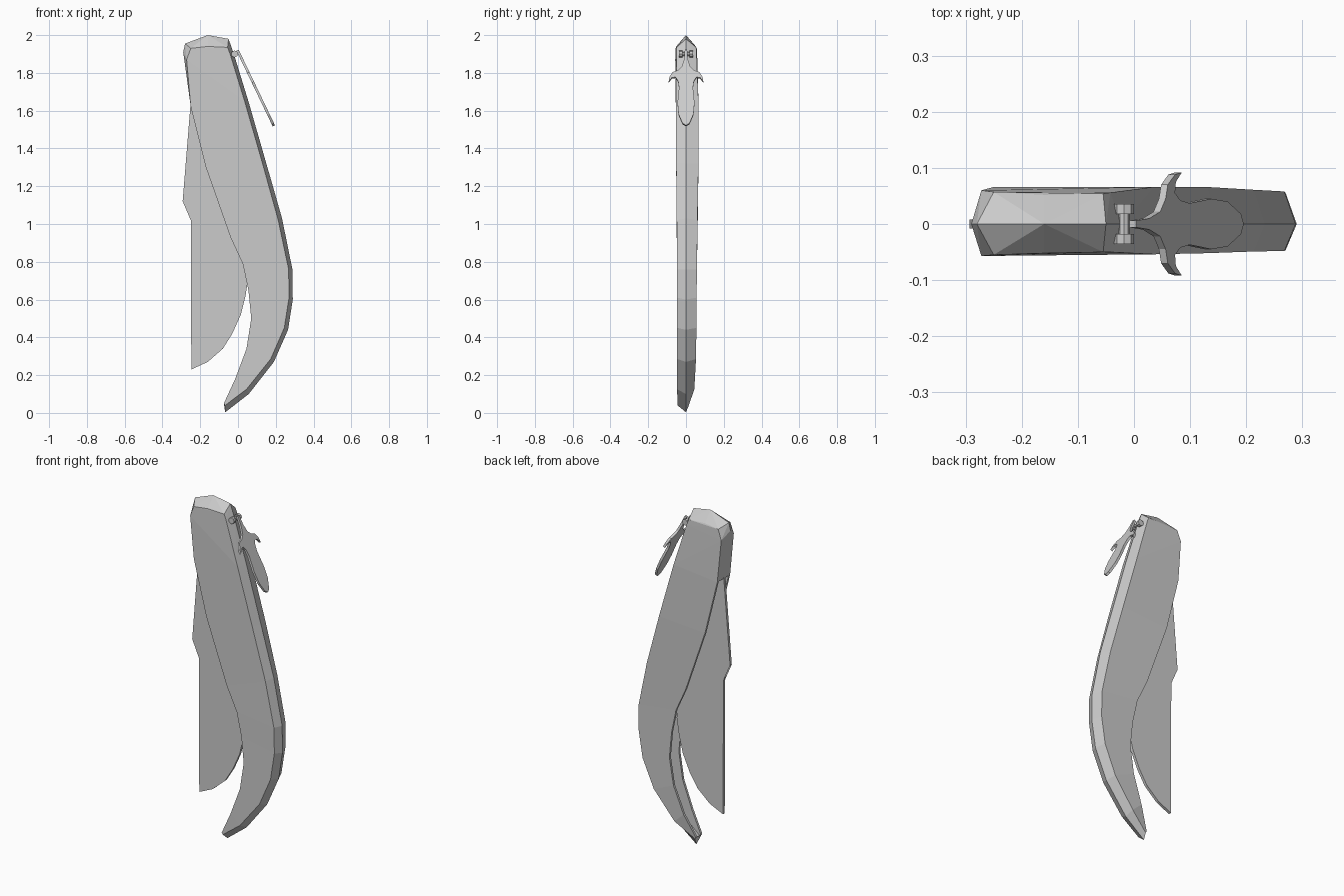
import bpy, bmesh, math
from mathutils import Vector

if "Cube" in bpy.data.objects:
    bpy.data.objects.remove(bpy.data.objects["Cube"])


def finish(name, bm):
    bmesh.ops.recalc_face_normals(bm, faces=bm.faces)
    me = bpy.data.meshes.new(name)
    bm.to_mesh(me)
    bm.free()
    ob = bpy.data.objects.new(name, me)
    bpy.context.collection.objects.link(ob)
    return ob


def loft(name, sections):
    bm = bmesh.new()
    rings = [[bm.verts.new(p) for p in s] for s in sections]
    n = len(rings[0])
    for a, b in zip(rings, rings[1:]):
        for i in range(n):
            j = (i + 1) % n
            bm.faces.new((a[i], a[j], b[j], b[i]))
    caps = [bm.faces.new(rings[0]), bm.faces.new(rings[-1])]
    bmesh.ops.triangulate(bm, faces=caps)
    return finish(name, bm)


def plate(name, points, offset):
    # flat outline pushed both ways along offset
    off = Vector(offset)
    return loft(name, [[Vector(p) - off for p in points],
                       [Vector(p) + off for p in points]])


# Handle: open channel, each row = mouth edge, spine edge, spine ridge (x, z), front y, back y
rows = [
    (-.25, 1.62, .035, 1.65, .055, 1.65, -.054, .066),
    (-.17, 1.30, .130, 1.32, .150, 1.32, -.052, .066),
    (-.04, .93, .213, 1.02, .233, 1.03, -.049, .061),
    (.025, .79, .268, .76, .288, .76, -.048, .058),
    (.055, .65, .270, .61, .290, .60, -.047, .056),
    (.070, .50, .245, .45, .265, .44, -.047, .055),
    (.045, .34, .173, .285, .190, .27, -.047, .053),
    (-.015, .18, .045, .125, .057, .10, -.047, .044),
    (-.075, .05, -.068, .04, -.068, .003, -.045, .015),
]
wall = .014
sections = []
for lx, lz, rx, rz, gx, gz, yf, yb in rows:
    ix, iz = rx + (lx - rx) * .1, rz + (lz - rz) * .1
    sections.append([
        (lx, yf, lz), (rx, yf, rz), (gx, 0, gz), (rx, yb, rz), (lx, yb, lz),
        (lx, yb - wall, lz), (ix, yb - wall, iz),
        (ix, yf + wall, iz), (lx, yf + wall, lz)])
loft("handle", sections)

# Solid butt end with a ridge running over the top
bm = bmesh.new()
for x, z, yf, yb in [(-.25, 1.62, -.054, .066), (.035, 1.65, -.054, .066),
                     (-.272, 1.87, -.057, .06), (-.25, 1.93, -.055, .057),
                     (-.16, 1.94, -.052, .052), (-.055, 1.935, -.05, .054),
                     (-.042, 1.90, -.05, .056)]:
    bm.verts.new((x, yf, z))
    bm.verts.new((x, yb, z))
for x, z in [(.055, 1.65), (-.022, 1.90), (-.05, 1.98), (-.16, 2.0),
             (-.28, 1.955), (-.29, 1.91)]:
    bm.verts.new((x, 0, z))
bmesh.ops.convex_hull(bm, input=bm.verts)
finish("handle_end", bm)

# Folded blade, partly hidden in the channel
outline = [(-.23, 1.85), (-.25, 1.65), (-.293, 1.12), (-.28, 1.112), (-.268, 1.12),
           (-.256, 1.08), (-.25, 1.02), (-.247, .23), (-.16, .27), (-.08, .34),
           (-.03, .42), (.015, .52), (.04, .62), (.055, .72), (.04, .95), (-.05, 1.8)]
plate("blade", [(x, 0, z) for x, z in outline], (0, .008, 0))

# Pin with two collars on the spine
for name, r, length, y in [("pin", .010, .07, 0), ("pin_collar", .018, .018, .027),
                           ("pin_collar", .018, .018, -.027)]:
    bpy.ops.mesh.primitive_cylinder_add(vertices=8, radius=r, depth=length,
                                        location=(-.018, y, 1.9),
                                        rotation=(math.pi / 2, 0, 0))
    bpy.context.object.name = name

# Hanging horned tag, mirrored half outline (y, z) laid on a slanted plane
half = [(.006, 1.92), (.010, 1.87), (.022, 1.83), (.045, 1.81), (.07, 1.802), (.088, 1.775),
        (.092, 1.75), (.075, 1.772), (.055, 1.775), (.042, 1.755), (.037, 1.72),
        (.045, 1.64), (.040, 1.58), (.018, 1.53)]
full = half + [(0, 1.52)] + [(-y, z) for y, z in reversed(half)]
plate("tag", [((1.915 - z) * .48, y, z) for y, z in full], (.006, 0, .003))
